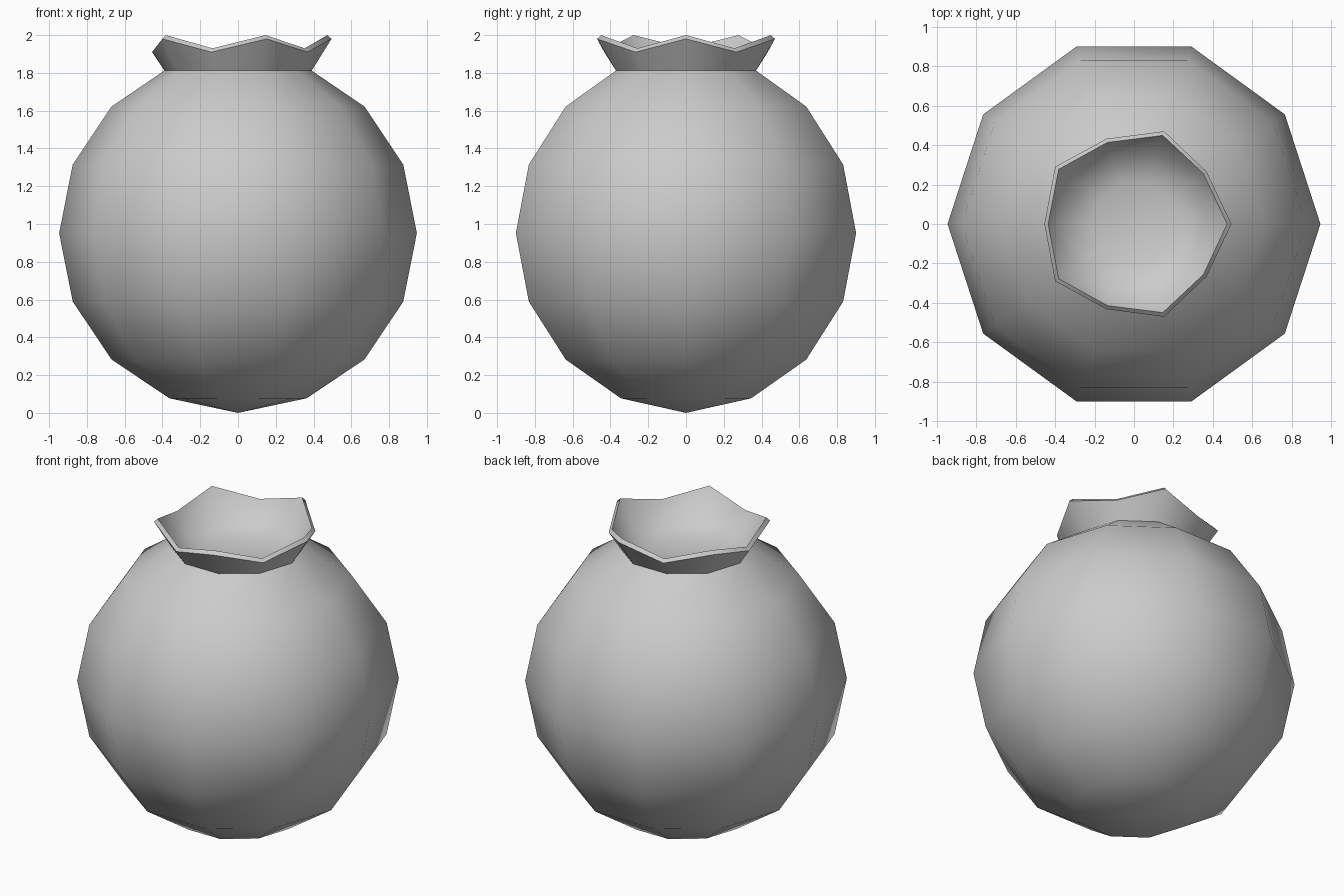
import bpy, bmesh
from math import sin, cos, pi, radians

if "Cube" in bpy.data.objects:
    bpy.data.objects.remove(bpy.data.objects["Cube"])

SIDES = 10


def lathe(name, profile):
    """Turn a profile; each entry is (r, z) or (r_even, z_even, r_odd, z_odd)."""
    bm = bmesh.new()
    rings = []
    for p in profile:
        if p[0] == 0:
            rings.append([bm.verts.new((0, 0, p[1]))] * SIDES)
            continue
        q = p if len(p) == 4 else p + p
        ring = []
        for i in range(SIDES):
            r, z = q[2:] if i % 2 else q[:2]
            a = 2 * pi * i / SIDES
            ring.append(bm.verts.new((r * cos(a), r * sin(a), z)))
        rings.append(ring)
    for lo, hi in zip(rings, rings[1:]):
        for i in range(SIDES):
            j = (i + 1) % SIDES
            bm.faces.new(dict.fromkeys((lo[i], lo[j], hi[j], hi[i])))
    mesh = bpy.data.meshes.new(name)
    bm.to_mesh(mesh)
    bm.free()
    ob = bpy.data.objects.new(name, mesh)
    bpy.context.collection.objects.link(ob)
    bpy.ops.object.select_all(action='DESELECT')
    ob.select_set(True)
    bpy.context.view_layer.objects.active = ob
    bpy.ops.object.shade_smooth_by_angle(angle=radians(65))
    return ob


# Round body: low-poly ball, open where the crown sits
R, CZ = 0.947, 0.952
body = [(0, 0.0)]
body += [(R * sin(k * pi / 8), CZ - R * cos(k * pi / 8)) for k in range(1, 7)]
body += [(0.39, 1.812)]
lathe("body", body)

# Flared zigzag crown with a thick rim and a shallow bowl inside
lathe("crown", [
    (0.39, 1.812),
    (0.495, 1.98, 0.455, 1.91),
    (0.473, 2.0, 0.436, 1.93),
    (0.365, 1.825),
    (0.22, 1.775),
    (0, 1.76),
])
